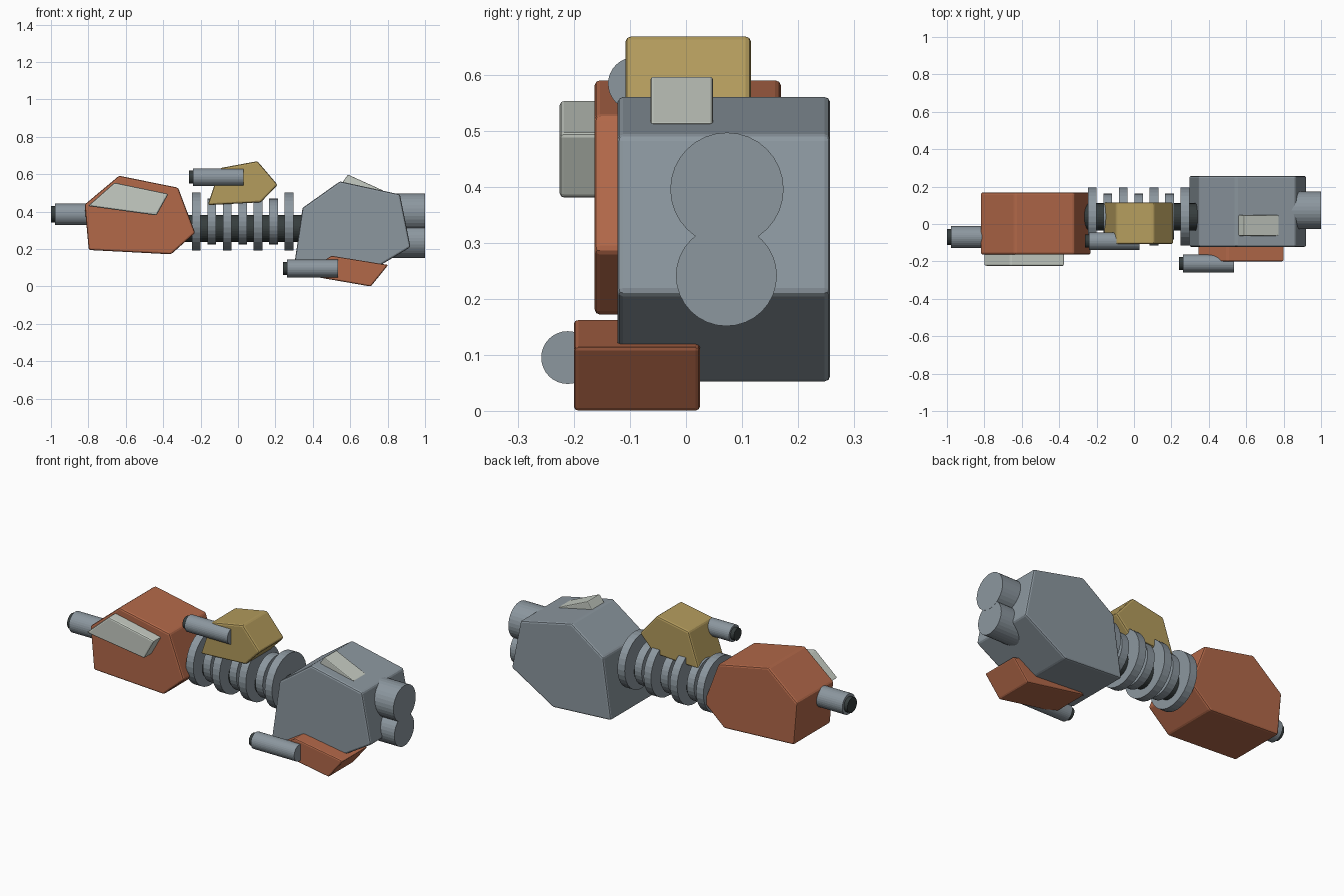
import bpy, bmesh, math
from mathutils import Matrix

if "Cube" in bpy.data.objects:
    bpy.data.objects.remove(bpy.data.objects["Cube"])


def material(name, rgb):
    m = bpy.data.materials.new(name)
    lin = [((c / 255 + 0.055) / 1.055) ** 2.4 for c in rgb]
    m.diffuse_color = (*lin, 1)
    m.use_nodes = True
    m.node_tree.nodes["Principled BSDF"].inputs["Base Color"].default_value = m.diffuse_color
    return m


GREY = material("blue grey metal", (140, 151, 159))
ORANGE = material("rust orange", (178, 104, 73))
YELLOW = material("sand yellow", (180, 156, 93))
LIGHT = material("pale grey", (198, 204, 195))
DARK = material("dark metal", (54, 61, 61))


def finish(bm, name, mat):
    bmesh.ops.recalc_face_normals(bm, faces=bm.faces)
    me = bpy.data.meshes.new(name)
    bm.to_mesh(me)
    bm.free()
    me.materials.append(mat)
    ob = bpy.data.objects.new(name, me)
    bpy.context.collection.objects.link(ob)
    return ob


def prism(name, mat, profile, y0, y1, bevel=0.01):
    """Side profile (x, z) extruded from y0 to y1 with softened edges."""
    bm = bmesh.new()
    face = bm.faces.new([bm.verts.new((x, y0, z)) for x, z in profile])
    ext = bmesh.ops.extrude_face_region(bm, geom=[face])
    verts = [v for v in ext["geom"] if isinstance(v, bmesh.types.BMVert)]
    bmesh.ops.translate(bm, verts=verts, vec=(0, y1 - y0, 0))
    ob = finish(bm, name, mat)
    mod = ob.modifiers.new("soft edges", "BEVEL")
    mod.width = bevel
    mod.segments = 2
    mod.limit_method = "ANGLE"
    return ob


def rod(name, mat, x0, x1, y, z, r, sides=32):
    """Cylinder lying along x."""
    bm = bmesh.new()
    bmesh.ops.create_cone(bm, cap_ends=True, segments=sides, radius1=r,
                          radius2=r, depth=x1 - x0,
                          matrix=Matrix.Translation(((x0 + x1) / 2, y, z))
                          @ Matrix.Rotation(math.pi / 2, 4, "Y"))
    return finish(bm, name, mat)


def gun(name, x0, x1, y, z, r):
    rod(name + "_barrel", GREY, x0 + 0.022, x1, y, z, r)
    rod(name + "_muzzle", DARK, x0, x0 + 0.05, y, z, r * 0.74)


# Rear hull with twin engines
prism("rear_hull", GREY, [(0.295, 0.075), (0.345, 0.42), (0.545, 0.562),
      (0.866, 0.492), (0.922, 0.21), (0.66, 0.053)], -0.122, 0.257)
rod("upper_engine", GREY, 0.7, 1.0, 0.073, 0.396, 0.101)
rod("lower_engine", GREY, 0.7, 0.999, 0.072, 0.242, 0.09)
prism("rear_hull_fin", LIGHT, [(0.55, 0.545), (0.588, 0.598), (0.776, 0.513),
      (0.72, 0.5)], -0.063, 0.048, 0.005)

# Front hull with side plate and nose gun
prism("front_hull", ORANGE, [(-0.82, 0.438), (-0.636, 0.592), (-0.32, 0.528),
      (-0.229, 0.286), (-0.358, 0.172), (-0.798, 0.195)], -0.163, 0.169)
prism("side_plate", LIGHT, [(-0.802, 0.43), (-0.66, 0.555), (-0.372, 0.495),
      (-0.436, 0.38)], -0.225, -0.1, 0.008)
gun("nose_gun", -1.0, -0.7, -0.07, 0.386, 0.058)

# Spine with alternating large and small rings
rod("spine", DARK, -0.35, 0.42, 0.038, 0.31, 0.073)
for i in range(7):
    x = -0.224 + i * 0.0828
    rod(f"spine_ring_{i + 1}", GREY, x - 0.023, x + 0.023, 0.04, 0.347,
        0.122 if i % 2 else 0.156)

# Upper turret
prism("upper_turret", YELLOW, [(-0.162, 0.435), (-0.095, 0.633),
      (0.104, 0.67), (0.212, 0.543), (0.122, 0.45)], -0.108, 0.116)
gun("upper_gun", -0.262, 0.03, -0.092, 0.584, 0.047)

# Lower pod
prism("lower_pod", ORANGE, [(0.34, 0.064), (0.5, 0.164), (0.803, 0.115),
      (0.71, 0.0)], -0.2, 0.025, 0.008)
gun("lower_gun", 0.24, 0.535, -0.211, 0.096, 0.047)
